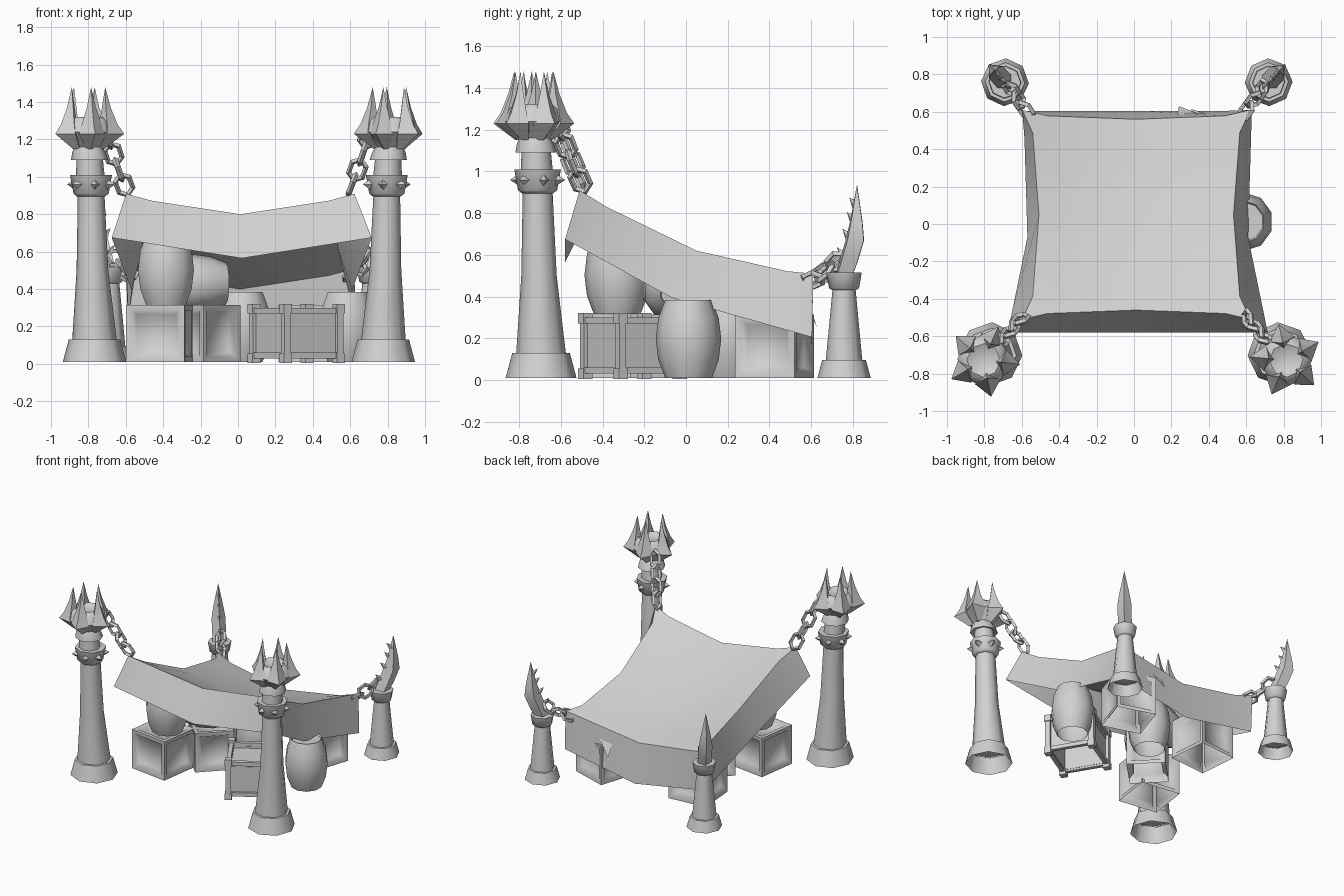
import bpy, bmesh, math
from math import pi, cos, sin, radians, atan2
from mathutils import Vector, Matrix

if "Cube" in bpy.data.objects:
    bpy.data.objects.remove(bpy.data.objects["Cube"])

GREY = (0.64, 0.64, 0.64, 1)
mat = bpy.data.materials.new("plain_grey")
mat.use_nodes = True
mat.diffuse_color = GREY
mat.node_tree.nodes["Principled BSDF"].inputs["Base Color"].default_value = GREY


def finish(name, bm, loc=(0, 0, 0), turn=0, smooth=None, fix=True):
    """Turn a bmesh into a named, placed object."""
    bmesh.ops.remove_doubles(bm, verts=bm.verts, dist=0.0005)
    if fix:
        bmesh.ops.recalc_face_normals(bm, faces=bm.faces)
    me = bpy.data.meshes.new(name)
    bm.to_mesh(me)
    bm.free()
    me.materials.append(mat)
    ob = bpy.data.objects.new(name, me)
    bpy.context.collection.objects.link(ob)
    ob.location = loc
    ob.rotation_euler.z = turn
    if smooth:
        bpy.ops.object.select_all(action='DESELECT')
        ob.select_set(True)
        bpy.context.view_layer.objects.active = ob
        bpy.ops.object.shade_smooth_by_angle(angle=radians(smooth))
    return ob


def loft(bm, rings, sides, matrix=Matrix(), floor=True):
    """Join horizontal rings given as (centre x, z, radius x, radius y)."""
    loops = []
    for cx, z, rx, ry in rings:
        loops.append([bm.verts.new(matrix @ Vector((cx + rx * cos(2 * pi * k / sides),
                                                    ry * sin(2 * pi * k / sides), z)))
                      for k in range(sides)])
    for a, b in zip(loops, loops[1:]):
        for k in range(sides):
            n = (k + 1) % sides
            bm.faces.new((a[k], a[n], b[n], b[k]))
    if floor:
        bm.faces.new(loops[0][::-1])
    bm.faces.new(loops[-1])


def box(bm, size, centre):
    m = Matrix.Translation(centre) @ Matrix.Diagonal((*size, 1))
    return bmesh.ops.create_cube(bm, size=1, matrix=m)["verts"]


def round_part(name, profile, loc, turn, sides=8):
    """Lathed part, open underneath; profile rows are (lean, z, radius)."""
    bm = bmesh.new()
    loft(bm, [(c, z, r, r) for c, z, r in profile], sides, floor=False)
    return finish(name, bm, loc, turn, smooth=50)


def chain(name, start, end, count, sag):
    """Hexagonal links, every second one rolled a quarter turn."""
    start, end = Vector(start), Vector(end)
    step = (end - start) / count
    bm = bmesh.new()
    for n in range(count):
        t = (n + 0.5) / count
        pos = start.lerp(end, t) - Vector((0, 0, sag * 4 * t * (1 - t)))
        slope = step - Vector((0, 0, sag * 4 * (1 - 2 * t) / count))
        m = (Matrix.Translation(pos) @ slope.to_track_quat('X', 'Z').to_matrix().to_4x4()
             @ Matrix.Rotation(pi / 4 + n * pi / 2, 4, 'X'))
        half = step.length * 0.66
        loops = []
        for k in range(6):
            a = pi * k / 3
            d = Vector((cos(a), sin(a), 0))
            c = Vector((cos(a) * half, sin(a) * 0.045, 0))
            loops.append([bm.verts.new(m @ (c + d * u + Vector((0, 0, w))))
                          for u, w in ((.015, 0), (0, .015), (-.015, 0), (0, -.015))])
        for k in range(6):
            p, q = loops[k], loops[(k + 1) % 6]
            for s in range(4):
                e = (s + 1) % 4
                bm.faces.new((p[s], q[s], q[e], p[e]))
    finish(name, bm)


# Tall front pillars: flared foot, shaft, studded collar and horned crown
def tall_pillar(side, x, y, crown_turn):
    loc, turn = (x, y, 0), atan2(y, x)
    round_part(side + "_front_foot", [(0, .01, .17), (0, .13, .138), (0, .13, .11)], loc, turn)
    round_part(side + "_front_shaft", [(0, .12, .12), (.015, .5, .085), (.025, .92, .071)], loc, turn)
    bm = bmesh.new()
    loft(bm, [(.025, .895, .075, .075), (.025, .91, .094, .094), (.025, 1.01, .112, .112),
              (.025, 1.01, .075, .075)], 8)
    for k in range(6):
        m = (Matrix.Translation((.025, 0, 0)) @ Matrix.Rotation(pi * k / 3, 4, 'Z')
             @ Matrix.Translation((.09, 0, .96)) @ Matrix.Rotation(pi / 2, 4, 'Y'))
        loft(bm, [(0, 0, .03, .03), (0, .045, 0, 0)], 4, m)
    finish(side + "_front_collar", bm, loc, turn, smooth=50)
    round_part(side + "_front_neck", [(.03, .99, .078), (.035, 1.1, .07), (.035, 1.09, .1), (.04, 1.13, .09),
                                      (.045, 1.16, .075), (.05, 1.24, .14), (.05, 1.3, .12),
                                      (.05, 1.32, .09), (.05, 1.3, .05)], loc, turn)
    bm = bmesh.new()
    for k in range(5):
        m = (Matrix.Translation((.052, 0, 0))
             @ Matrix.Rotation(2 * pi * k / 5 + radians(crown_turn), 4, 'Z'))
        loft(bm, [(.06, 1.15, .03, .02), (.115, 1.23, .083, .07), (.113, 1.28, .05, .055),
                  (.102, 1.37, .024, .025), (.096, 1.48, 0, 0)], 4, m)
    finish(side + "_front_crown", bm, loc, turn, smooth=40)


# Short rear posts: foot, shaft, collar and a barbed claw leaning outward
def short_post(side, x, y):
    loc, turn = (x, y, 0), atan2(y, x)
    round_part(side + "_rear_foot", [(0, .01, .128), (0, .095, .105), (0, .095, .08)], loc, turn)
    round_part(side + "_rear_shaft", [(0, .09, .088), (0, .46, .053)], loc, turn)
    round_part(side + "_rear_collar", [(0, .43, .055), (0, .44, .072), (0, .515, .085), (0, .515, .05)], loc, turn)
    bm = bmesh.new()
    loft(bm, [(0, .5, .055, .05), (.03, .57, .06, .05), (.07, .67, .06, .05),
              (.08, .76, .04, .035), (.085, .935, 0, 0)], 4)
    for r, z in ((-.02, .59), (.015, .68), (.045, .76), (.06, .83)):
        m = Matrix.Translation((r + .02, 0, z)) @ Matrix.Rotation(radians(-45), 4, 'Y')
        loft(bm, [(0, 0, .028, .016), (0, .065, 0, 0)], 4, m)
    finish(side + "_rear_claw", bm, loc, turn, smooth=30)


for side, s, crown_turn in (("left", 1, 0), ("right", -1, -12)):
    tall_pillar(side, .005 + s * .772, -.695, crown_turn)
    short_post(side, .015 + s * .705, .758)
    chain(side + "_front_chain", (s * .71, -.63, 1.26), (s * .595, -.49, .92), 4, .01)
    chain(side + "_rear_chain", (.015 + s * .69, .75, .6), (.01 + s * .57, .58, .47), 3, .02)


# Cloth canopy: sagging roof pulled to its corners, with a flaring skirt
def along(j, front, middle, rear):
    return middle + abs(j) * ((front if j < 0 else rear) - middle)


def roof(i, j):
    return (.012 + i * (.52 + .09 * j ** 4), along(j, -.46, .05, .56) + j * .05 * i ** 4,
            along(j, .8, .53, .4) + .09 * abs(i) + .02 * (i * j) ** 8)


def hem(i, j):
    return (.02 + i * along(j, .695, .59, .61), along(j, -.58, -.07, .605),
            along(j, .565, .285, .095) + .11 * abs(i))


steps = (-1, -.78, 0, .78, 1)
bm = bmesh.new()
top = {(i, j): bm.verts.new(roof(i, j)) for i in steps for j in steps}
for a, b in zip(steps, steps[1:]):
    for c, d in zip(steps, steps[1:]):
        bm.faces.new((top[a, c], top[b, c], top[b, d], top[a, d]))
rim = ([(i, -1) for i in steps[:-1]] + [(1, j) for j in steps[:-1]]
       + [(i, 1) for i in steps[:0:-1]] + [(-1, j) for j in steps[:0:-1]])
low = [bm.verts.new(hem(*p)) for p in rim]
for k in range(len(rim)):
    n = (k + 1) % len(rim)
    bm.faces.new((top[rim[k]], low[k], low[n], top[rim[n]]))
finish("canopy", bm, fix=False, smooth=25)

# Torn flap on the rear skirt
bm = bmesh.new()
bm.faces.new([bm.verts.new(p) for p in ((.23, .585, .34), (.34, .59, .36), (.24, .63, .25))])
finish("torn_flap", bm)


# Panelled crates, open underneath: each side framed by a sunken panel
def crate(name, x, y, size, turn):
    bm = bmesh.new()
    box(bm, (size, size, .305), (0, 0, .1625))
    bmesh.ops.delete(bm, geom=[f for f in bm.faces if f.normal.z < -.5], context='FACES')
    panels = bm.faces[:]
    bmesh.ops.inset_individual(bm, faces=panels, thickness=.04, depth=0)
    bmesh.ops.inset_individual(bm, faces=panels, thickness=.03, depth=-.035)
    finish(name, bm, (x, y, 0), radians(turn), smooth=60)


crate("front_crate", -.42, -.33, .315, -8)
crate("middle_crate", -.185, -.07, .28, 45)
crate("rear_left_crate", .405, .425, .3, -18)
crate("rear_right_crate", -.35, .35, .31, 5)

# Plank crate, open underneath, with corner posts, rails and blocky corner caps
bm = bmesh.new()
box(bm, (.33, .33, .02), (0, 0, .25))
for k in range(4):
    r = Matrix.Rotation(k * pi / 2, 4, 'Z')
    parts = box(bm, (.32, .015, .23), (0, -.155, .16))
    for z in (.045, .285):
        parts += box(bm, (.34, .03, .03), (0, -.165, z))
    parts += box(bm, (.038, .038, .29), (.165, -.165, .16))
    for z in (.03, .295):
        parts += box(bm, (.05, .05, .05), (.165, -.165, z))
    bmesh.ops.transform(bm, matrix=r, verts=parts)
finish("plank_crate", bm, (.312, -.257, 0), radians(31))


# Barrels: bulging staves with a slightly sunken lid
def barrel(name, loc, lying=False):
    prof = [(0, -.187, .112), (0, -.1, .145), (0, 0, .157), (0, .1, .145), (0, .187, .112),
            (0, .175, .105)]
    ob = round_part(name, prof, loc, pi / 10, sides=10)
    if lying:
        ob.rotation_euler = (0, pi / 2, radians(10))


barrel("side_barrel", (.587, .012, .197))
barrel("centre_barrel", (.025, .2, .197))
barrel("stacked_barrel", (-.385, -.33, .503))
barrel("lying_barrel", (-.25, -.05, .43), lying=True)
